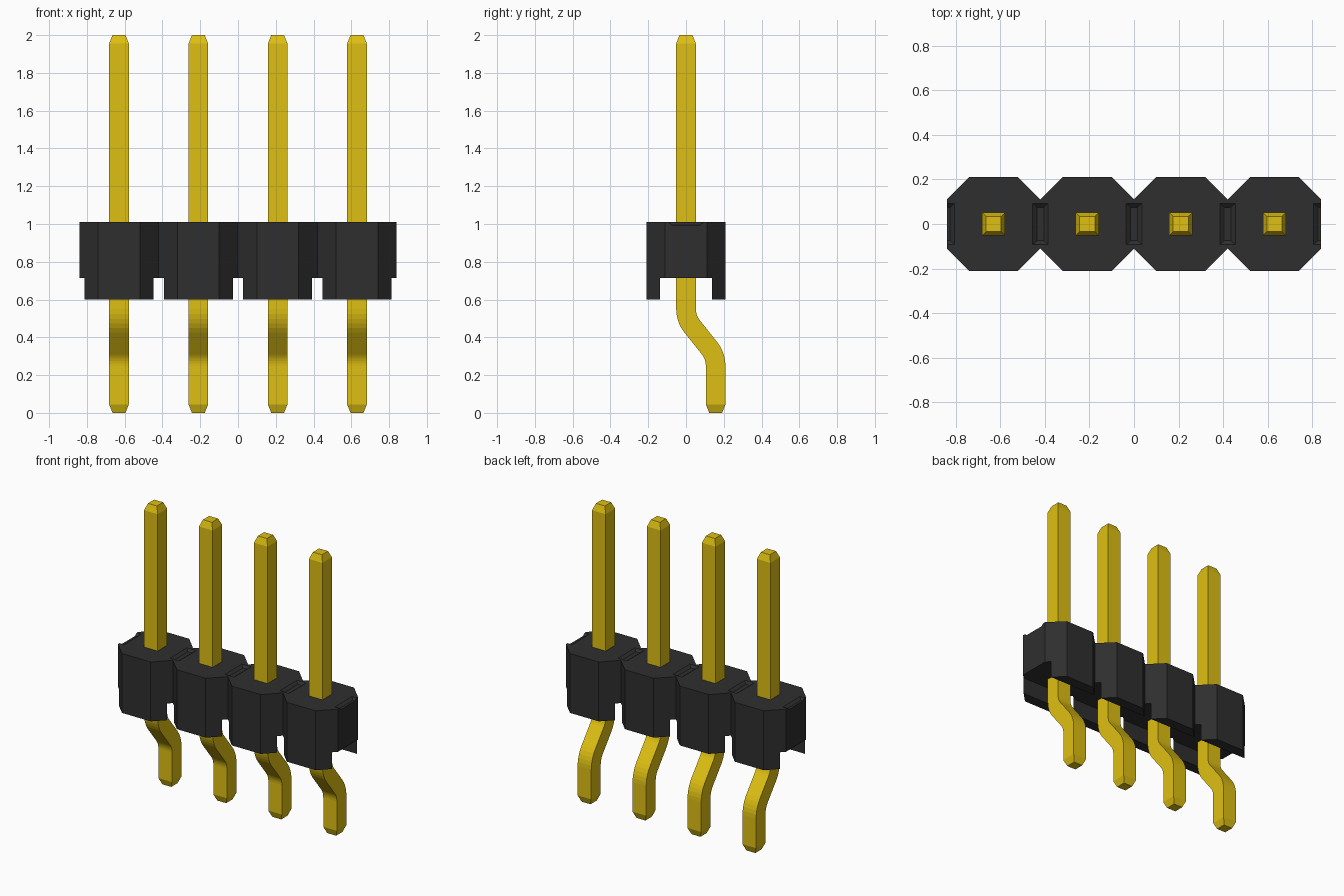
import bpy, bmesh, math
from mathutils import Vector

if "Cube" in bpy.data.objects:
    bpy.data.objects.remove(bpy.data.objects["Cube"])

PITCH, N = 0.42, 4
CENTRES = [(i - (N - 1) / 2) * PITCH for i in range(N)]
JOINTS = [(i - N / 2) * PITCH for i in range(N + 1)]


def material(name, colour):
    m = bpy.data.materials.new(name)
    m.diffuse_color = (*colour, 1)
    m.use_nodes = True
    m.node_tree.nodes["Principled BSDF"].inputs["Base Color"].default_value = m.diffuse_color
    return m


def loft(name, rings, mat=None):
    """Solid skinned through rings with equal point counts."""
    bm = bmesh.new()
    loops = [[bm.verts.new(p) for p in ring] for ring in rings]
    n = len(loops[0])
    for a, b in zip(loops, loops[1:]):
        for i in range(n):
            j = (i + 1) % n
            bm.faces.new((a[i], a[j], b[j], b[i]))
    bm.faces.new(loops[0][::-1])
    bm.faces.new(loops[-1])
    bmesh.ops.recalc_face_normals(bm, faces=bm.faces)
    me = bpy.data.meshes.new(name)
    bm.to_mesh(me)
    bm.free()
    ob = bpy.data.objects.new(name, me)
    bpy.context.collection.objects.link(ob)
    if mat:
        me.materials.append(mat)
    return ob


def rect(x, hx, hy, z):
    return [(x + sx * hx, sy * hy, z) for sx, sy in ((-1, -1), (1, -1), (1, 1), (-1, 1))]


def cut(target, cutter):
    cutter.hide_render = True
    mod = target.modifiers.new("cut", 'BOOLEAN')
    mod.operation, mod.solver, mod.object = 'DIFFERENCE', 'EXACT', cutter
    bpy.context.view_layer.objects.active = target
    bpy.ops.object.modifier_apply(modifier=mod.name)
    bpy.data.objects.remove(cutter)


black = material("black_plastic", (0.028, 0.028, 0.028))
gold = material("gold_metal", (0.73, 0.52, 0.006))

# Housing: chain of octagons sharing their side faces
front = [(JOINTS[0], -0.11)]
for c, j in zip(CENTRES, JOINTS[1:]):
    front += [(c - 0.11, -0.21), (c + 0.11, -0.21), (j, -0.11)]
outline = front + [(x, -y) for x, y in reversed(front)]
housing = loft("housing", [[(x, y, z) for x, y in outline] for z in (0.6, 1.01)], black)

# Underside channel, gaps between feet, and shallow grooves on top
cut(housing, loft("channel_cutter", [rect(0, 1, 0.137, z) for z in (0.5, 0.715)]))
for x in JOINTS:
    cut(housing, loft("gap_cutter", [rect(x, 0.025, 0.4, z) for z in (0.5, 0.715)]))
    cut(housing, loft("groove_cutter", [rect(x, 0.015, 0.075, 0.995),
                                        rect(x, 0.035, 0.093, 1.01),
                                        rect(x, 0.035, 0.093, 1.05)]))

# Pin centre line in the y-z plane: (y, z, tilt), straight - S bend - straight
H, TIP, OFFSET, R, ANGLE, STEPS = 0.052, 0.034, 0.157, 0.15, math.radians(38), 5
path = []
for k in range(STEPS + 1):
    t = ANGLE * k / STEPS
    path.append((R * (1 - math.cos(t)), 0.551 - R * math.sin(t), t))
path += [(OFFSET - y, 0.80 - z, t) for y, z, t in reversed(path)]


def pin_ring(x, y, z, tilt, h):
    across = Vector((0, math.cos(tilt), math.sin(tilt)))
    return [Vector((x + sx * h, y, z)) + across * sy * h
            for sx, sy in ((-1, -1), (1, -1), (1, 1), (-1, 1))]


for i, x in enumerate(CENTRES):
    sections = [(0, 2, 0, TIP), (0, 1.955, 0, H)]
    sections += [(y, z, t, H) for y, z, t in path]
    sections += [(OFFSET, 0.045, 0, H), (OFFSET, 0, 0, TIP)]
    loft(f"pin_{i + 1}", [pin_ring(x, *s) for s in sections], gold)
